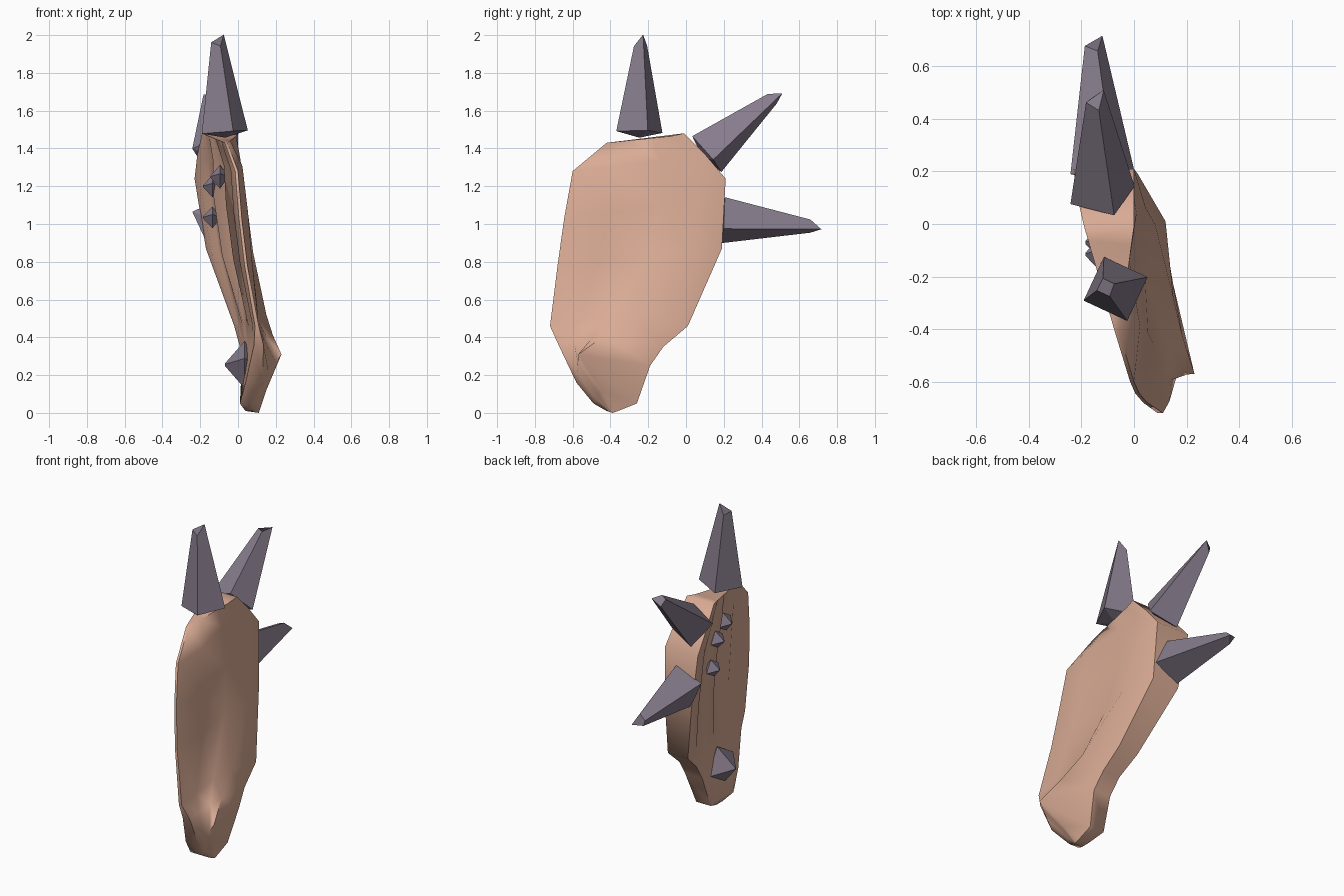
import bpy, bmesh, math
from mathutils import Vector

if "Cube" in bpy.data.objects:
    bpy.data.objects.remove(bpy.data.objects["Cube"])


def material(name, color):
    m = bpy.data.materials.new(name)
    m.diffuse_color = (*color, 1)
    m.use_nodes = True
    m.node_tree.nodes["Principled BSDF"].inputs["Base Color"].default_value = m.diffuse_color
    return m


SKIN = material("skin", (0.70, 0.41, 0.30))
HORN = material("dusky_horn", (0.24, 0.20, 0.26))


def finish(bm, name, mat, smooth=False):
    bmesh.ops.recalc_face_normals(bm, faces=bm.faces)
    me = bpy.data.meshes.new(name)
    bm.to_mesh(me)
    bm.free()
    me.materials.append(mat)
    ob = bpy.data.objects.new(name, me)
    bpy.context.collection.objects.link(ob)
    if smooth:
        bpy.ops.object.select_all(action='DESELECT')
        ob.select_set(True)
        bpy.context.view_layer.objects.active = ob
        bpy.ops.object.shade_smooth_by_angle(angle=math.radians(60))
    return ob


# Ear cross-sections from top to lobe:
# front (y, z, inner x, outer x), fold (x, y, z), rear (y, z, inner x, outer x),
# bulges of the outer shell (front, near fold), depth of the hollow, of the bowl
STATIONS = [
    ((-.42, 1.43, -.07, -.055), (-.01, -.08, 1.465), (-.01, 1.48, -.19, 0), (.0, .0), 0, 0),
    ((-.60, 1.28, -.015, .00), (.01, .04, 1.36), (.10, 1.37, -.215, 0), (.02, -.025), .03, .02),
    ((-.645, 1.03, .005, .02), (.045, .06, 1.12), (.21, 1.24, -.23, 0), (.025, -.03), .045, .05),
    ((-.68, .78, .035, .05), (.08, .00, .85), (.19, .87, -.17, .015), (.015, -.03), .04, .05),
    ((-.72, .46, .09, .11), (.15, -.28, .52), (.01, .46, -.02, .12), (-.015, -.03), .005, .0),
    ((-.675, .36, .085, .135), (.185, -.43, .41), (-.12, .35, .01, .13), (-.01, -.015), .0, .0),
    ((-.58, .16, .04, .13), (.23, -.57, .31), (-.19, .25, .02, .14), (.0, .0), 0, 0),
    ((-.49, .05, .01, .075), (.15, -.45, .12), (-.26, .05, .01, .11), (.0, .0), 0, 0),
    ((-.42, .01, .04, .095), (.11, -.39, .00), (-.36, .01, .04, .11), (.0, .0), 0, 0),
]
# inner face: (position from rear to front, share of hollow, share of bowl)
HOLLOW = [(.13, 0, 0), (.16, .9, 0), (.30, .7, 0), (.40, .1, 0), (.46, .5, 1),
          (.60, .5, 1), (.67, .2, 0), (.82, .7, 0), (.88, 0, 0)]


def section(front, fold, rear, bulges, depth, bowl):
    fi, fo = Vector((front[2], *front[:2])), Vector((front[3], *front[:2]))
    ri, ro = Vector((rear[2], *rear[:2])), Vector((rear[3], *rear[:2]))
    fold = Vector(fold)
    pts = [fi, fo]
    for t, b in zip((.33, .72), bulges):
        pts.append(fo.lerp(fold, t) + Vector((b, 0, 0)))
    pts += [fold, ro, ri]
    for t, k, c in HOLLOW:
        pts.append(ri.lerp(fi, t) + Vector((depth * k + bowl * c, 0, 0)))
    return pts


# ear shell
bm = bmesh.new()
rings = [[bm.verts.new(p) for p in section(*s)] for s in STATIONS]
for a, b in zip(rings, rings[1:]):
    n = len(a)
    for i in range(n):
        j = (i + 1) % n
        bm.faces.new((a[i], a[j], b[j], b[i]))
bm.faces.new(rings[0])
bm.faces.new(rings[-1])
bmesh.ops.triangulate(bm, faces=[f for f in bm.faces if len(f.verts) > 4])
finish(bm, "ear", SKIN, smooth=True)


def spike(name, base, tip, r_base, r_tip, roll, side=(1, 0, 0), slant=0.0, root=0.0):
    """Four-sided spike with a slanted blunt end and a shallow pointed root."""
    base, tip = Vector(base), Vector(tip)
    axis = (tip - base).normalized()
    u = Vector(side)
    u = (u - axis * u.dot(axis)).normalized()
    v = axis.cross(u)
    bm = bmesh.new()
    low, high = [], []
    for k in range(4):
        a = math.radians(roll + 90 * k)
        d = u * math.cos(a) + v * math.sin(a)
        low.append(bm.verts.new(base + d * r_base))
        drop = slant * (0, .9, .6, 1)[k]
        high.append(bm.verts.new(tip + d * r_tip - axis * drop))
    end = bm.verts.new(base - axis * root)
    for k in range(4):
        j = (k + 1) % 4
        bm.faces.new((low[k], low[j], high[j], high[k]))
        bm.faces.new((low[j], low[k], end))
    bm.faces.new(high)
    finish(bm, name, HORN)


# three long spikes along the ear's edge
LONG = dict(r_base=.13, r_tip=.037, roll=20, slant=.06, root=.03)
spike("top_spike", (-.07, -.247, 1.487), (-.11, -.24, 2.0), **LONG)
spike("upper_rear_spike", (-.12, .11, 1.37), (-.15, .50, 1.70), **LONG)
spike("rear_spike", (-.12, .195, 1.02), (-.155, .715, .985), **LONG)

# faceted studs on the inner face
for name, pos, r, length in [
    ("lobe_stud", (.035, -.395, .255), .13, .105),
    ("upper_stud", (-.095, -.25, 1.25), .065, .05),
    ("middle_stud", (-.135, -.115, 1.20), .06, .05),
    ("lower_stud", (-.135, -.07, 1.035), .06, .05),
]:
    p = Vector(pos)
    spike(name, p, p + Vector((-length, 0, 0)), r, .006, 15,
          side=(0, 0, 1), root=length * .9)
